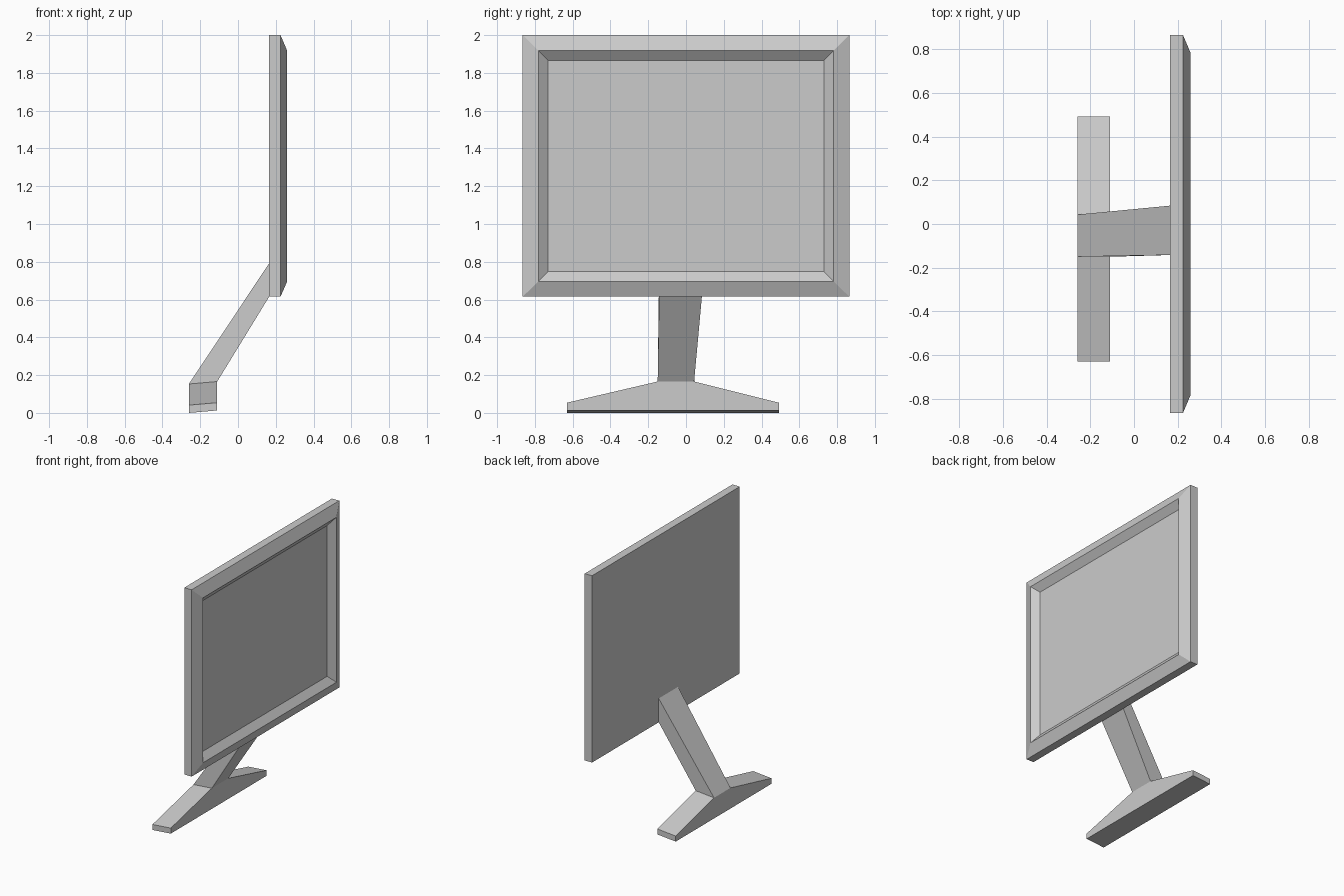
import bpy, bmesh

if "Cube" in bpy.data.objects:
    bpy.data.objects.remove(bpy.data.objects["Cube"])


def loft(name, sections):
    """Join equal-sized closed sections in order and cap both ends."""
    bm = bmesh.new()
    rings = [[bm.verts.new(p) for p in s] for s in sections]
    for a, b in zip(rings, rings[1:]):
        n = len(a)
        for i in range(n):
            j = (i + 1) % n
            bm.faces.new((a[i], a[j], b[j], b[i]))
    bm.faces.new(rings[0][::-1])
    bm.faces.new(rings[-1])
    bmesh.ops.recalc_face_normals(bm, faces=bm.faces)
    mesh = bpy.data.meshes.new(name)
    bm.to_mesh(mesh)
    bm.free()
    obj = bpy.data.objects.new(name, mesh)
    bpy.context.collection.objects.link(obj)
    return obj


def panel_ring(x, half_w, z0, z1):
    return [(x, -half_w, z0), (x, half_w, z0), (x, half_w, z1), (x, -half_w, z1)]


# Monitor: back plate, bevelled bezel and recessed screen
loft("monitor_panel", [
    panel_ring(0.165, 0.865, 0.615, 2.0),
    panel_ring(0.225, 0.865, 0.615, 2.0),
    panel_ring(0.26, 0.782, 0.695, 1.918),
    panel_ring(0.22, 0.73, 0.748, 1.866),
])

# Leaning neck, slightly wider at the panel
loft("neck", [
    [(-0.26, -0.15, 0.153), (-0.11, -0.15, 0.166),
     (-0.11, 0.043, 0.166), (-0.26, 0.043, 0.153)],
    [(0.165, -0.142, 0.792), (0.165, -0.142, 0.615),
     (0.165, 0.084, 0.615), (0.165, 0.084, 0.792)],
])

# Slightly tilted foot with sloping wings
foot = [(-0.63, 0.0), (0.492, 0.0), (0.492, 0.041),
        (0.043, 0.153), (-0.15, 0.153), (-0.63, 0.041)]
loft("foot", [[(x, y, z + lift) for y, z in foot]
              for x, lift in ((-0.26, 0.0), (-0.11, 0.013))])
